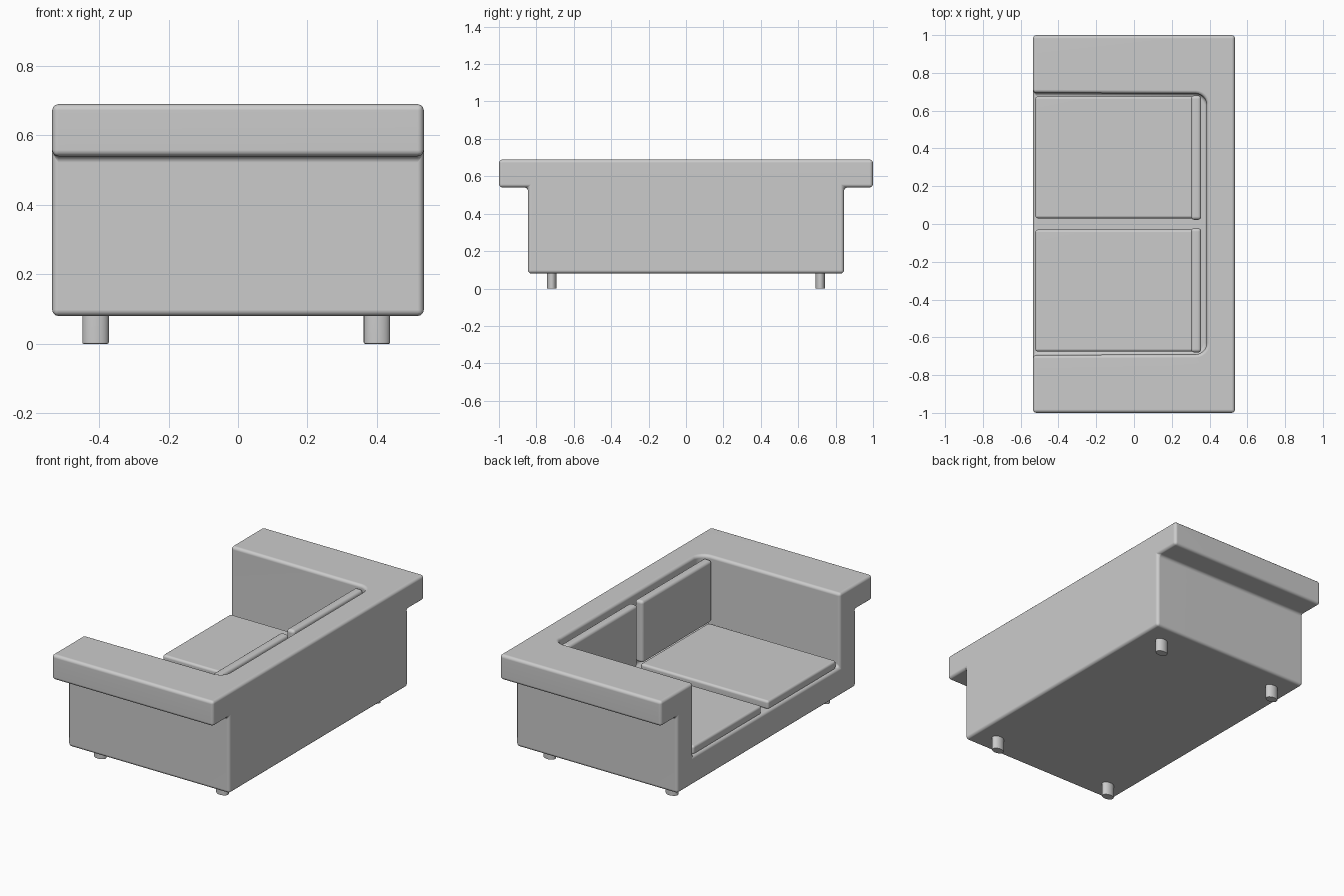
import bpy, bmesh, math

if "Cube" in bpy.data.objects:
    bpy.data.objects.remove(bpy.data.objects["Cube"])


def prism(name, pts, height, to_world):
    """Closed 2D outline extruded along its third axis."""
    bm = bmesh.new()
    low = [bm.verts.new(to_world(a, b, height[0])) for a, b in pts]
    high = [bm.verts.new(to_world(a, b, height[1])) for a, b in pts]
    n = len(pts)
    bm.faces.new(low)
    bm.faces.new(high)
    for i in range(n):
        j = (i + 1) % n
        bm.faces.new((low[i], low[j], high[j], high[i]))
    bmesh.ops.recalc_face_normals(bm, faces=bm.faces)
    mesh = bpy.data.meshes.new(name)
    bm.to_mesh(mesh)
    bm.free()
    obj = bpy.data.objects.new(name, mesh)
    bpy.context.collection.objects.link(obj)
    return obj


def finish(obj, width, segments=3):
    """Round the edges, apply modifiers and shade smooth."""
    bev = obj.modifiers.new("round", 'BEVEL')
    bev.width = width
    bev.segments = segments
    bev.limit_method = 'ANGLE'
    bev.angle_limit = math.radians(40)
    bev.use_clamp_overlap = False
    bpy.ops.object.select_all(action='DESELECT')
    obj.select_set(True)
    bpy.context.view_layer.objects.active = obj
    bpy.ops.object.convert(target='MESH')
    bpy.ops.object.shade_smooth_by_angle(angle=math.radians(40))
    obj.modifiers.new("normals", 'WEIGHTED_NORMAL').keep_sharp = True


def cushion(name, x0, x1, y0, y1, z0, z1, width):
    obj = prism(name, [(x0, y0), (x1, y0), (x1, y1), (x0, y1)], (z0, z1),
                lambda a, b, h: (a, b, h))
    finish(obj, width, 4)


# Sofa body: T-shaped section with overhanging arms, run along x
half = [(0.845, 0.08), (0.845, 0.54), (1.0, 0.54), (1.0, 0.69)]
section = half + [(-y, z) for y, z in reversed(half)]
body = prism("sofa_body", section, (-0.535, 0.535), lambda a, b, h: (h, a, b))

# Seat recess, open at the -x side, with rounded inner corners
r, back, side = 0.06, 0.385, 0.69
arc = [(back - r + r * math.cos(t), side - r + r * math.sin(t))
       for t in [math.radians(15 * i) for i in range(7)]]
outline = arc + [(-0.8, 0.695), (-0.8, -0.695)] + [(x, -y) for x, y in reversed(arc)]
cutter = prism("recess_cutter", outline, (0.25, 0.9), lambda a, b, h: (a, b, h))
cutter.hide_render = True
cut = body.modifiers.new("recess", 'BOOLEAN')
cut.operation = 'DIFFERENCE'
cut.solver = 'EXACT'
cut.object = cutter
finish(body, 0.018)
bpy.data.objects.remove(cutter)

# Seat and back cushions, one pair per side
for label, s in (("left", 1), ("right", -1)):
    y0, y1 = sorted((s * 0.03, s * 0.675))
    cushion("seat_cushion_" + label, -0.523, 0.325, y0, y1, 0.245, 0.297, 0.014)
    y0, y1 = sorted((s * 0.022, s * 0.68))
    cushion("back_cushion_" + label, 0.302, 0.356, y0, y1, 0.305, 0.676, 0.018)

# Four short oval legs
for lx in (-0.41, 0.40):
    for ly in (-0.718, 0.718):
        pts = [(lx + 0.038 * math.cos(k * math.tau / 24),
                ly + 0.026 * math.sin(k * math.tau / 24)) for k in range(24)]
        leg = prism("leg", pts, (0.0, 0.1), lambda a, b, h: (a, b, h))
        finish(leg, 0.004, 2)
